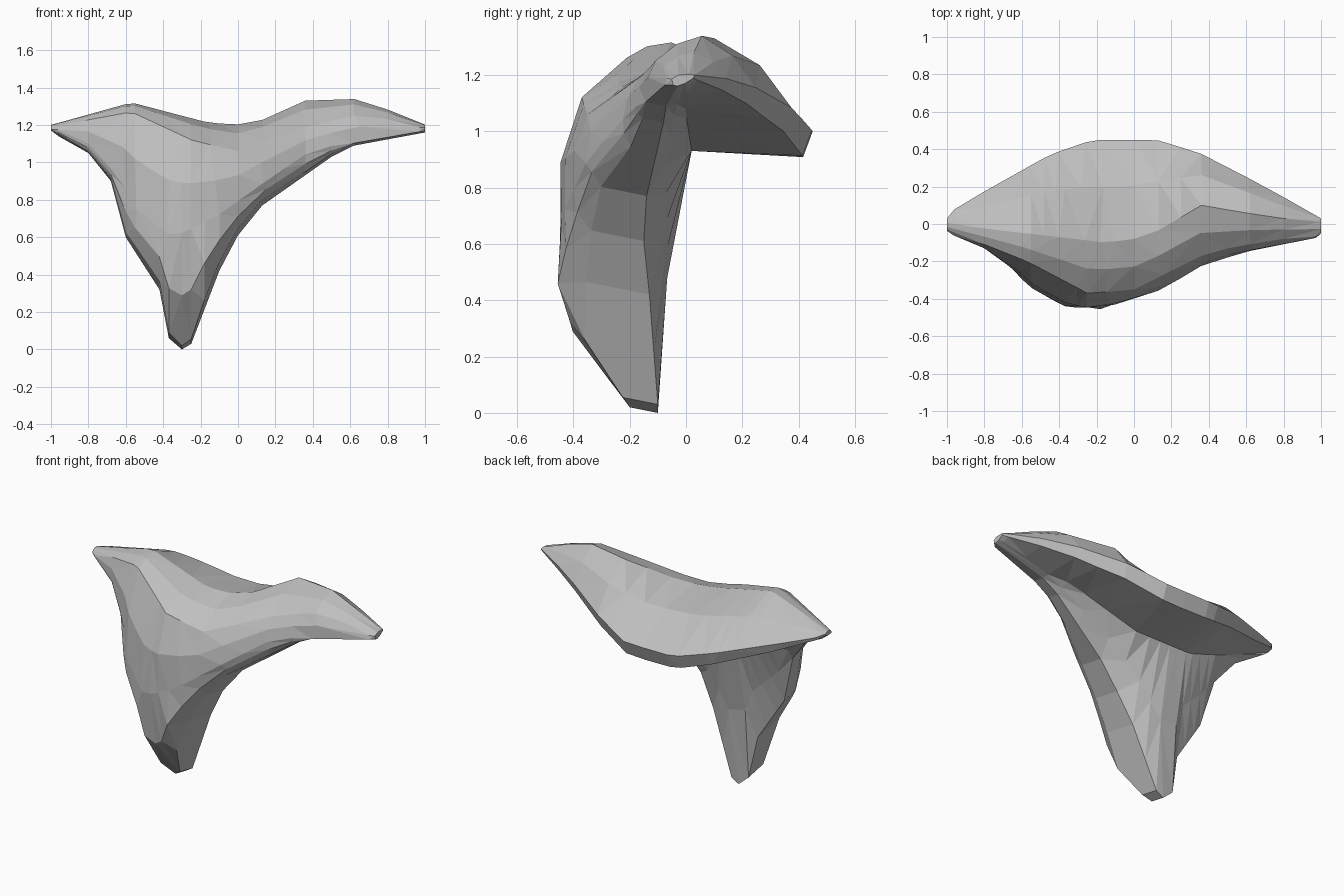
import bpy
import bmesh
from mathutils import Vector

if "Cube" in bpy.data.objects:
    bpy.data.objects.remove(bpy.data.objects["Cube"])

stone = bpy.data.materials.new("stone_grey")
stone.use_nodes = True
grey = (0.52, 0.52, 0.52, 1)
stone.diffuse_color = grey
stone.node_tree.nodes["Principled BSDF"].inputs["Base Color"].default_value = grey

# Feature lines of the rock, each running from the -x horn to the +x horn
rim = [(-1, 0, 1.17), (-.96, 0, 1.14), (-.8, -.06, 1.05), (-.68, -.1, .9), (-.6, -.13, .6),
       (-.42, -.12, .32), (-.37, -.1, .06), (-.3, -.1, 0), (-.25, -.1, .03),
       (-.1, -.13, .42), (0, -.15, .61), (.13, -.14, .77), (.5, -.08, 1.03),
       (.62, -.07, 1.09), (1, -.03, 1.16)]
belly = [(-1, -.04, 1.18), (-.95, -.07, 1.17), (-.8, -.13, 1.1), (-.62, -.26, .9),
         (-.54, -.35, .74), (-.35, -.45, .6), (-.13, -.44, .7), (.15, -.35, .9),
         (.4, -.2, 1.07), (.97, -.08, 1.17), (1, -.05, 1.18)]
brow = [(-1, -.03, 1.19), (-.57, -.2, 1.27), (-.25, -.37, 1.12), (0, -.35, 1.06),
        (.4, -.15, 1.2), (.66, -.1, 1.26), (1, -.05, 1.19)]
crest = [(-1, 0, 1.2), (-.57, -.05, 1.32), (-.15, -.1, 1.21), (.07, -.07, 1.2),
         (.36, .1, 1.33), (.66, .05, 1.34), (1, 0, 1.2)]
back = [(-1, .03, 1.19), (-.95, .09, 1.17), (-.45, .37, 1.05), (-.22, .45, 1),
        (.12, .45, 1), (.35, .38, 1.08), (.7, .2, 1.18), (1, .03, 1.2)]
crease = [(-1, 0, 1.17), (-.7, 0, 1.04), (-.4, .02, .93), (0, .02, .93),
          (.4, 0, 1.06), (1, 0, 1.17)]


def sample(line, x):
    """Point of a feature line at the given x."""
    for a, b in zip(line, line[1:]):
        if x <= b[0]:
            return Vector(a).lerp(Vector(b), (x - a[0]) / (b[0] - a[0]))
    return Vector(line[-1])


def between(a, b, swell):
    """Midpoint of a and b, pushed sideways by a share of their distance."""
    d = b - a
    return (a + b) / 2 + Vector((0, -d.z, d.y)) * swell


def cross_section(x):
    """Closed loop of points around the rock at the given x."""
    low, front, top_front, top, rear, inner = [
        sample(line, x) for line in (rim, belly, brow, crest, back, crease)]
    # The lower edge is as deep as the belly allows, but narrow at the foot
    depth = min((low.y - front.y) * .75, .1 + low.z * .8)
    low_front = low + Vector((0, -depth, depth * .2))
    # The back edge thins out towards both horns
    rear_low = rear - Vector((0, .03, .08)) * (1.15 - x * x)
    return [low, low_front, between(low_front, front, .13), front,
            between(front, top_front, .08), top_front, between(top_front, top, .09),
            top, between(top, rear, .1), rear, rear_low, inner,
            between(inner, low, -.03)]


# Stations follow the bends of the rim, with extra ones along the wing and ridge
stations = sorted([point[0] for point in rim] + [-.55, -.48, -.18, .25, .36, .8, .97])

# Rock body: skin the cross-sections, then merge slivers into broad facets
bm = bmesh.new()
rings = [[bm.verts.new(p) for p in cross_section(x)] for x in stations]
for ring, following in zip(rings, rings[1:]):
    for i in range(len(ring)):
        j = (i + 1) % len(ring)
        bm.faces.new((ring[i], ring[j], following[j], following[i]))
bm.faces.new(rings[0])
bm.faces.new(rings[-1])
bmesh.ops.remove_doubles(bm, verts=bm.verts, dist=.012)
bmesh.ops.recalc_face_normals(bm, faces=bm.faces)
bmesh.ops.triangulate(bm, faces=bm.faces)
mesh = bpy.data.meshes.new("rock_body")
bm.to_mesh(mesh)
bm.free()
mesh.materials.append(stone)
rock = bpy.data.objects.new("rock_body", mesh)
bpy.context.collection.objects.link(rock)
facets = rock.modifiers.new("broad_facets", "DECIMATE")
facets.ratio = .75
